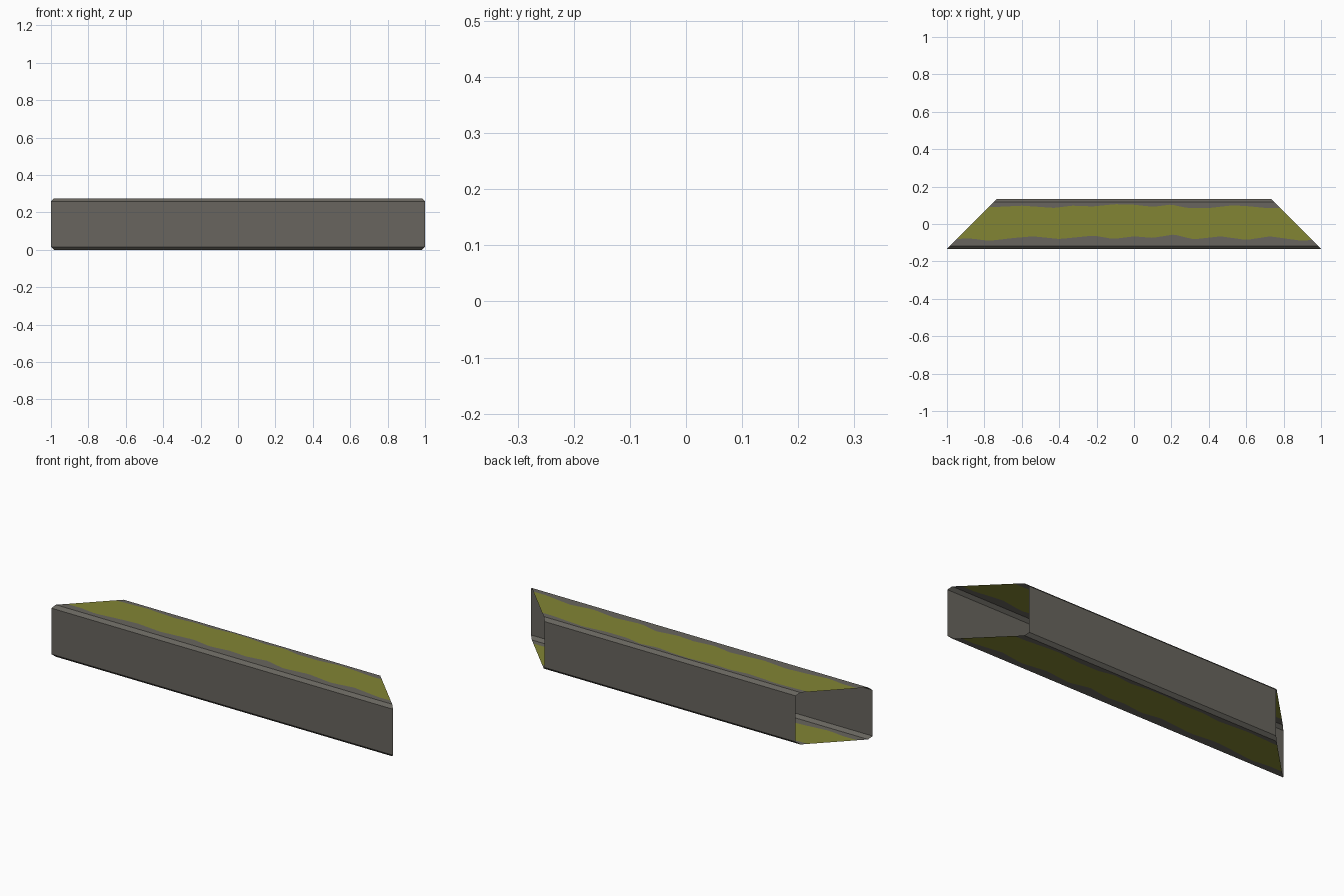
import bpy, bmesh

if "Cube" in bpy.data.objects:
    bpy.data.objects.remove(bpy.data.objects["Cube"])

H, D, C = 0.275, 0.1325, 0.016   # height, half depth, chamfer


def material(name, rgb):
    m = bpy.data.materials.new(name)
    m.diffuse_color = (*rgb, 1)
    m.use_nodes = True
    m.node_tree.nodes["Principled BSDF"].inputs["Base Color"].default_value = m.diffuse_color
    return m


stone = material("grey stone", (0.138, 0.130, 0.112))
moss = material("olive moss", (0.225, 0.232, 0.034))

# ragged moss borders: (x, y) along the front and back of the strip
FRONT = [(-1, -.08), (-.87, -.078), (-.77, -.09), (-.65, -.075), (-.55, -.066),
         (-.4, -.08), (-.22, -.062), (-.11, -.08), (0, -.066), (.1, -.074),
         (.22, -.056), (.32, -.082), (.47, -.066), (.6, -.085), (.74, -.066),
         (.88, -.088), (1, -.085)]
BACK = [(-1, .09), (-.75, .09), (-.6, .098), (-.42, .086), (-.33, .098), (-.22, .094),
        (-.1, .106), (0, .103), (.1, .092), (.2, .104), (.28, .086), (.4, .086),
        (.53, .1), (.62, .094), (.7, .085), (1, .085)]


def half_length(y):
    """Ends are mitred at 45 degrees."""
    return 1 - (y + D)


def wave(points, x):
    for (x0, y0), (x1, y1) in zip(points, points[1:]):
        if x <= x1:
            return y0 + (y1 - y0) * (x - x0) / (x1 - x0)
    return points[-1][1]


# cross-section rails, going round the beam; y is a number or a ragged border
RAILS = [(-D, C), (-D, H - C), (-D + C, H), (FRONT, H), (BACK, H), (D - C, H),
         (D, H - C), (D, C), (D - C, 0), (BACK, 0), (FRONT, 0), (-D + C, 0)]
MOSSY = (3, 9)
N = 80

bm = bmesh.new()
rings = []
for i in range(N + 1):
    u = -1 + 2 * i / N
    ring = []
    for y, z in RAILS:
        if isinstance(y, list):
            y = wave(y, u * (0.95 if y is FRONT else 0.77))
        ring.append(bm.verts.new((u * half_length(y), y, z)))
    rings.append(ring)

# open-ended shell, moss on the middle of top and bottom
n = len(RAILS)
for a, b in zip(rings, rings[1:]):
    for j in range(n):
        k = (j + 1) % n
        f = bm.faces.new((a[j], b[j], b[k], a[k]))
        f.material_index = 1 if j in MOSSY else 0
bmesh.ops.recalc_face_normals(bm, faces=bm.faces)
# make sure the front wall faces outward
bm.normal_update()
front = min(bm.faces, key=lambda f: f.calc_center_median().y)
if front.normal.y > 0:
    bmesh.ops.reverse_faces(bm, faces=bm.faces)

mesh = bpy.data.meshes.new("mitred_beam")
bm.to_mesh(mesh)
bm.free()
mesh.materials.append(stone)
mesh.materials.append(moss)
bpy.context.collection.objects.link(bpy.data.objects.new("mitred_beam", mesh))
